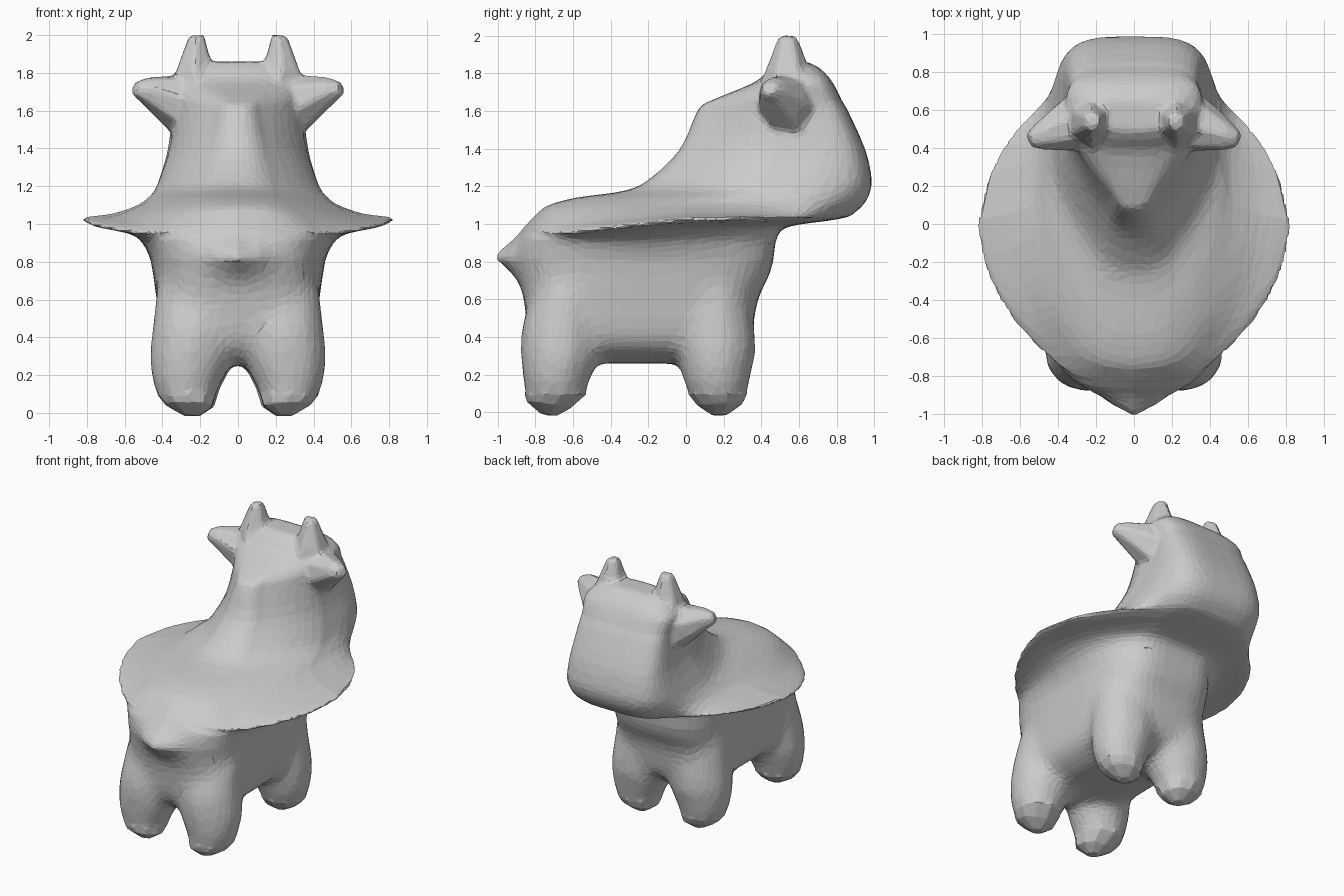
import bpy, bmesh, math
from mathutils import Vector

if "Cube" in bpy.data.objects:
    bpy.data.objects.remove(bpy.data.objects["Cube"])


def catmull(rows, steps):
    """Smoothly interpolate rows of numbers."""
    out = []
    for i in range(len(rows) - 1):
        p0, p1, p2, p3 = (rows[min(max(i + k, 0), len(rows) - 1)] for k in (-1, 0, 1, 2))
        for s in range(steps):
            t = s / steps
            out.append([0.5 * (2 * b + (c - a) * t + (2 * a - 5 * b + 4 * c - d) * t * t
                        + (3 * b - a - 3 * c + d) * t ** 3)
                        for a, b, c, d in zip(p0, p1, p2, p3)])
    out.append(list(rows[-1]))
    return out


def loft(name, rings):
    """Skin closed rings of points and cap both ends."""
    bm = bmesh.new()
    loops = [[bm.verts.new(p) for p in ring] for ring in rings]
    n = len(loops[0])
    for a, b in zip(loops, loops[1:]):
        for i in range(n):
            j = (i + 1) % n
            bm.faces.new((a[i], a[j], b[j], b[i]))
    for cap in (loops[0], loops[-1]):
        mid = bm.verts.new(sum((v.co for v in cap), Vector()) / n)
        for i in range(n):
            bm.faces.new((cap[i], cap[(i + 1) % n], mid))
    bmesh.ops.recalc_face_normals(bm, faces=bm.faces[:])
    mesh = bpy.data.meshes.new(name)
    bm.to_mesh(mesh)
    bm.free()
    obj = bpy.data.objects.new(name, mesh)
    bpy.context.collection.objects.link(obj)
    return obj


def spow(v, p):
    return math.copysign(abs(v) ** p, v)


def body_ring(z, yb, yf, wb, wm, wf, n=64):
    """Rounded outline with separate back, middle and front half widths."""
    pts = []
    back_p = 0.6 + 0.2 * min(1, max(0, (z - 0.95) / 0.3))
    for i in range(n):
        a = 2 * math.pi * i / n
        c, s = math.cos(a), math.sin(a)
        p = 0.52 if c > 0 else back_p
        w = wm + ((wf if c > 0 else wb) - wm) * min(1, abs(c) / 0.75)
        x = w * spow(s, p)
        y = (yb + yf) / 2 + (yf - yb) / 2 * spow(c, p)
        # Sagging flange edge and pointed tail
        tilt = 0.1 * max(-.6, min(y, 0)) * min(1, abs(x) / 0.4) * math.exp(-((z - 1.02) / 0.08) ** 2)
        if c < 0:
            y -= 0.12 * math.exp(-(x / 0.14) ** 2 - ((z - 0.82) / 0.09) ** 2)
        pts.append((x, y, z + tilt))
    return pts


def limb(name, path, n=8):
    """Faceted limb through (x, y, z, radius a, radius b) stations."""
    pts = [Vector(r[:3]) for r in path]
    axis = (pts[-1] - pts[0]).normalized()
    v = Vector((0, 1, 0))
    u = v.cross(axis).normalized()
    v = axis.cross(u)
    return loft(name, [[p + u * r[3] * math.cos(2 * math.pi * (i + .5) / n)
                        + v * r[4] * math.sin(2 * math.pi * (i + .5) / n)
                        for i in range(n)] for p, r in zip(pts, path)])


# Torso, thin side flange, neck and head: z, back y, front y, back/mid/front half width
lower = [
    (0.26, -0.70, 0.16, .20, .22, .20), (0.36, -0.82, 0.33, .40, .38, .38),
    (0.60, -0.86, 0.38, .44, .43, .42), (0.74, -0.88, 0.45, .45, .45, .42),
    (0.83, -0.89, 0.465, .455, .47, .42), (0.92, -0.88, 0.48, .47, .52, .42),
    (0.975, -0.86, 0.52, .49, .60, .43), (1.00, -0.84, 0.62, .53, .70, .43),
    (1.015, -0.83, 0.74, .58, .81, .43)]
upper = [
    (1.035, -0.81, 0.85, .57, .81, .43), (1.055, -0.79, 0.89, .53, .66, .44),
    (1.10, -0.73, 0.94, .42, .53, .45), (1.14, -0.58, 0.965, .33, .475, .45),
    (1.18, -0.31, 0.98, .30, .44, .44), (1.25, -0.18, 0.985, .27, .41, .43),
    (1.40, -0.03, 0.95, .22, .36, .41), (1.60, 0.06, 0.86, .16, .33, .39),
    (1.65, 0.12, 0.83, .18, .34, .38), (1.75, 0.36, 0.78, .30, .36, .36),
    (1.82, 0.44, 0.72, .27, .29, .28), (1.86, 0.49, 0.65, .18, .20, .19)]
body = loft("body", [body_ring(*r) for r in catmull(lower + upper, 3)])

parts = []
for side, sx in (("left", -1), ("right", 1)):
    # Stubby legs with pointed hooves, running up into the flanks
    for name, y, ty, k in (("back_leg", -0.70, -0.73, 1.0), ("front_leg", 0.17, 0.18, 0.96)):
        rows = [(.25, ty, -.015, .04, .04), (.26, ty, .04, .13, .12), (.28, y, .12, .175, .17),
                (.265, y, .20, .205, .19), (.25, y + .01, .30, .23, .215),
                (.235, y + .01, .42, .23, .22), (.22, y + .03, .65, .22, .18)]
        # Legs spread inwards and towards the belly as they rise
        lean = 1 if y < 0 else -1
        parts.append(limb(f"{side}_{name}", [(sx * x * k, yy + lean * .08 * max(0, z - .1), z, a, b)
                                             for x, yy, z, a, b in rows], 10))
    # Horns
    parts.append(limb(f"{side}_horn", [(sx * x, .54, z, a, b) for x, z, a, b in (
        (.20, 1.70, .16, .17), (.23, 1.82, .11, .12), (.22, 2.0, .045, .05))], 6))
    # Ears
    parts.append(limb(f"{side}_ear", [(sx * x, y, z, a, b) for x, y, z, a, b in (
        (.22, .56, 1.61, .21, .18), (.36, .51, 1.66, .14, .14),
        (.49, .46, 1.71, .075, .08), (.55, .44, 1.72, .04, .045))], 7))

# Merge limbs into the body so it reads as one skin
for part in parts:
    mod = body.modifiers.new("join_" + part.name, 'BOOLEAN')
    mod.operation = 'UNION'
    mod.solver = 'EXACT'
    mod.object = part
remesh = body.modifiers.new("skin", 'REMESH')
remesh.mode = 'VOXEL'
remesh.voxel_size = 0.014
bpy.context.view_layer.objects.active = body
body.select_set(True)
for mod in list(body.modifiers):
    bpy.ops.object.modifier_apply(modifier=mod.name)
for part in parts:
    bpy.data.objects.remove(part, do_unlink=True)

# Soften the joints, leaving the thin flange, horns and ears crisp
bm = bmesh.new()
bm.from_mesh(body.data)
joints = [v for v in bm.verts if 0.1 < v.co.z < 0.8]
crown = [v for v in bm.verts if v.co.z > 1.15]
for verts, steps in ((joints, 60), (crown, 6)):
    for step in range(steps):
        bmesh.ops.smooth_vert(bm, verts=verts, factor=0.5,
                              use_axis_x=True, use_axis_y=True, use_axis_z=True)
bm.to_mesh(body.data)
bm.free()

# Coarser flat facets
dec = body.modifiers.new("facets", 'DECIMATE')
dec.ratio = 0.05
bpy.ops.object.modifier_apply(modifier=dec.name)
bpy.ops.object.shade_flat()
body.name = "horned_animal"
